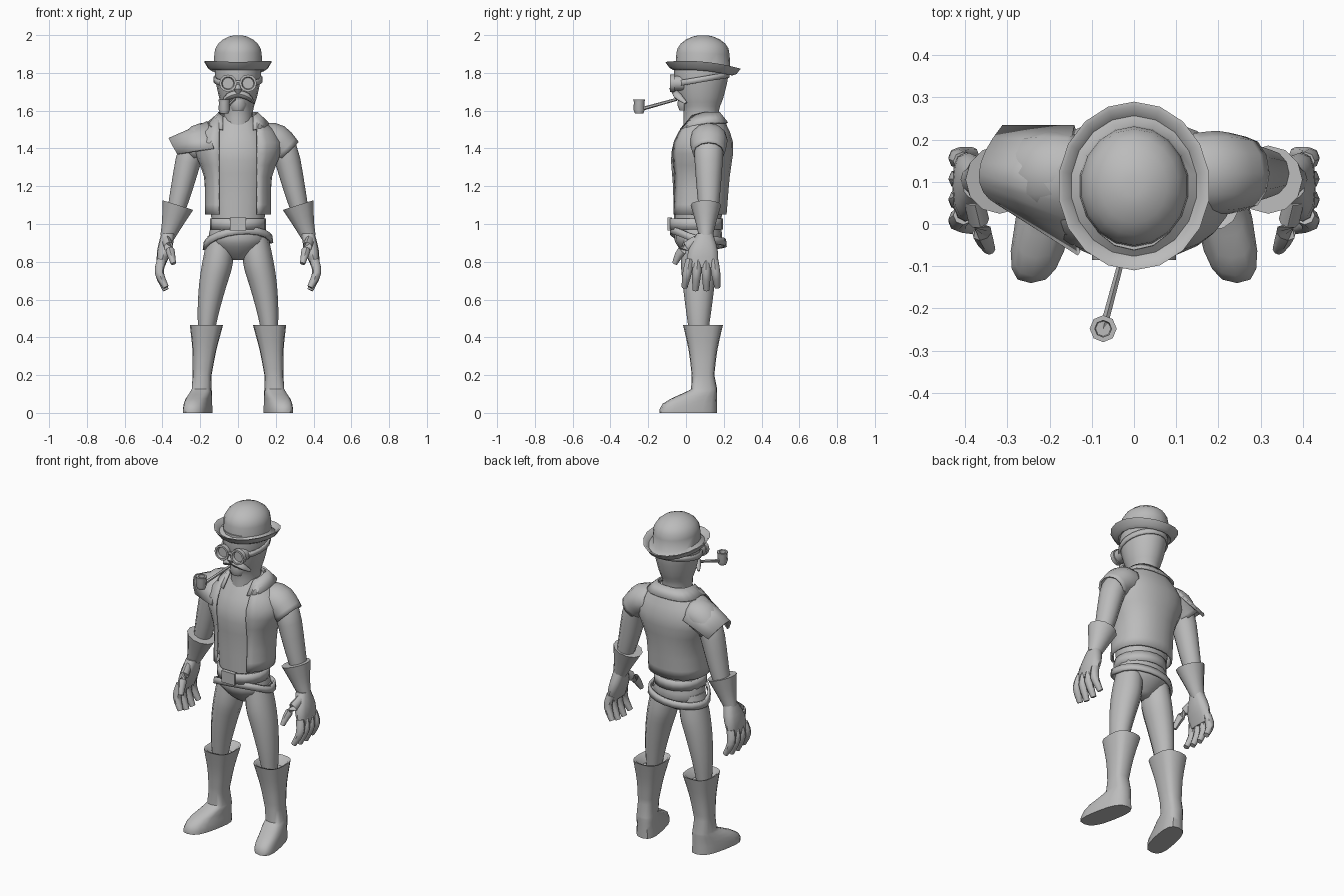
import bpy, bmesh, math
from mathutils import Vector

if "Cube" in bpy.data.objects:
    bpy.data.objects.remove(bpy.data.objects["Cube"])

grey = (0.5, 0.5, 0.5, 1)
material = bpy.data.materials.new("plain grey")
material.use_nodes = True
material.diffuse_color = grey
material.node_tree.nodes["Principled BSDF"].inputs["Base Color"].default_value = grey

UP = Vector((0, 0, 1))
BACK = Vector((0, 1, 0))


def skin(name, rows, closed=True, caps=True, thickness=0):
    """Skin rows of points into a smooth object."""
    bm = bmesh.new()
    verts = [[bm.verts.new(point) for point in row] for row in rows]
    count = len(rows[0])
    for low, high in zip(verts, verts[1:]):
        for i in range(count if closed else count - 1):
            j = (i + 1) % count
            bm.faces.new((low[i], low[j], high[j], high[i]))
    if closed and caps:
        bm.faces.new(verts[0])
        bm.faces.new(verts[-1])
    bmesh.ops.recalc_face_normals(bm, faces=bm.faces)
    mesh = bpy.data.meshes.new(name)
    bm.to_mesh(mesh)
    bm.free()
    mesh.materials.append(material)
    part = bpy.data.objects.new(name, mesh)
    bpy.context.collection.objects.link(part)
    if thickness:
        shell = part.modifiers.new("thickness", "SOLIDIFY")
        shell.thickness, shell.offset = thickness, 0
    bpy.context.view_layer.objects.active = part
    part.select_set(True)
    bpy.ops.object.shade_smooth_by_angle(angle=math.radians(45))
    part.select_set(False)


def ease(rings):
    """Pass a smooth spline through the rings."""
    keys = [Vector(ring) for ring in rings]
    result = []
    for k in range(len(keys) - 1):
        a, b = keys[k], keys[k + 1]
        leave = (b - keys[max(k - 1, 0)]) / 2
        arrive = (keys[min(k + 2, len(keys) - 1)] - a) / 2
        for t in (0, 1 / 3, 2 / 3):
            s = 1 - t
            result.append(a * s * s * (1 + 2 * t) + b * t * t * (3 - 2 * t)
                          + leave * t * s * s - arrive * t * t * s)
    return result + [keys[-1]]


def power(value, exponent):
    return math.copysign(abs(value) ** exponent, value)


def loft(name, rings, sides=12, axis=None, boxy=1, gap=0, warp=None, pair=False, **options):
    """Rings are (x, y, z, half width, half depth); without an axis they follow the path."""
    centres = [Vector(ring[:3]) for ring in rings]
    rows = []
    for k, (*_, width, depth) in enumerate(rings):
        along = axis or (centres[min(k + 1, len(rings) - 1)] - centres[max(k - 1, 0)]).normalized()
        guide = UP if abs(along.y) > 0.8 else BACK
        back = (guide - along * guide.dot(along)).normalized()
        side = back.cross(along)
        start = math.asin(min(1, gap / width) ** (1 / boxy))
        step = 2 * (math.pi - start) / (sides - 1 if gap else sides)
        row = []
        for i in range(sides):
            turn = start + step * i
            row.append(centres[k] + side * width * power(math.sin(turn), boxy)
                       - back * depth * power(math.cos(turn), boxy))
        rows.append([warp(point) for point in row] if warp else row)
    if pair:
        for label, sign in (("left_", 1), ("right_", -1)):
            skin(label + name, [[(sign * p.x, p.y, p.z) for p in row] for row in rows], **options)
    else:
        skin(name, rows, closed=not gap, **options)


def upright(profile, y, ratio, limit=1):
    """Centred rings from a (height, half width) profile."""
    return [(0, y, z, r, min(r * ratio, limit)) for z, r in profile]


def limb(path, y, ratio):
    """Rings from an (x, height, radius) path at one depth."""
    return [(x, y, z, r, r * ratio) for x, z, r in path]


def lean(point):
    """The torso leans back as it rises."""
    return point + BACK * 0.06 * point.z


# Head and shirt
loft("head", ease(upright([(1.5, .08), (1.6, .08), (1.67, .1), (1.77, .12), (1.86, .12)], .08, 1.18)),
     sides=16, axis=UP)
loft("shirt", ease(upright([(1, .14), (1.2, .16), (1.4, .18), (1.57, .09)], 0, .88)),
     sides=18, axis=UP, boxy=.9, warp=lean)

# Open vest with cap sleeves and a folded collar
loft("vest", ease(upright([(1.05, .17), (1.25, .175), (1.43, .23), (1.58, .1)], 0, .87, .16)),
     sides=22, axis=UP, boxy=.9, gap=.1, warp=lean, thickness=.01)
loft("cap_sleeve", ease(limb([(.14, 1.45, .08), (.2, 1.44, .085), (.265, 1.38, .073)], .12, 1.12)),
     caps=False, thickness=.01, pair=True)
loft("collar", upright([(1.59, .1), (1.535, .16)], 0, .8), sides=18, axis=UP, boxy=.75, gap=.08,
     warp=lambda p: lean(p + UP * min(0, p.y) * .3), thickness=.01)


# Bowler hat: rolled brim that lifts at the sides and front
def lift_brim(point):
    amount = min(1, max(0, 1.93 - point.z) * 14)
    return point + UP * amount * (.6 * point.x ** 2 - .09 * (point.y - .09))


brim = [(1.83, .11), (1.8, .14), (1.81, .16), (1.84, .18), (1.84, .17), (1.82, .15), (1.84, .13)]
dome = [(1.9 + .1 * math.sin(a), .127 * math.cos(a)) for a in (0, .3, .6, .9, 1.2, 1.4)]
loft("hat", upright(brim + dome, .09, 1.11), sides=18, axis=UP, warp=lift_brim)

# Goggles with strap and bridge
eye = .046
goggle = [(0, .85), (.05, .85), (.05, 1), (.075, 1), (.075, .75), (.06, .65)]
loft("goggle", [(.053, -.01 - out, 1.745, eye * r, eye * r) for out, r in goggle],
     axis=-BACK, pair=True)
loft("goggle_strap", upright([(1.75, .124), (1.78, .124)], 0, 1.17), sides=20, axis=UP, caps=False,
     warp=lambda p: p + UP * .17 * p.y + BACK * .08, thickness=.01)
loft("goggle_bridge", limb([(-.02, 1.75, .01), (.02, 1.75, .01)], -.07, 1), sides=6)

# Nose, drooping moustache, goatee and pipe
loft("nose", [(0, -.04, 1.76, .01, .01), (0, -.07, 1.71, .02, .02), (0, -.06, 1.69, .01, .01)], sides=8)
loft("moustache", ease([(0, -.05, 1.69, .018, .022), (.05, -.04, 1.675, .018, .022),
                        (.085, 0, 1.64, .006, .008)]), sides=8, pair=True)
loft("goatee", upright([(1.6, .03), (1.63, .045), (1.66, .04)], -.01, .8), sides=8, axis=UP)
bowl = Vector((-.073, -.248, 1.585))
loft("pipe_stem", [(-.02, -.05, 1.66, .008, .008), (*(bowl + UP * .02), .01, .01)], sides=6)
loft("pipe_bowl", [(*(bowl + UP * z), r, r) for z, r in
                   ((0, .022), (.02, .03), (.06, .028), (.075, .032), (.075, .02), (.03, .018))],
     sides=8, axis=UP)


# Shoulder plate on the right, arched over the arm
def arch(front, top, back, steps=8):
    front, top, back = Vector(front), Vector(top), Vector(back)
    handle = top * 2 - (front + back) / 2
    return [front * (1 - t) ** 2 + handle * 2 * t * (1 - t) + back * t * t
            for t in (i / steps for i in range(steps + 1))]


skin("shoulder_plate", [arch((-.13, -.07, 1.4), (-.16, .09, 1.54), (-.14, .23, 1.44)),
                        arch((-.32, .05, 1.37), (-.365, .12, 1.45), (-.31, .23, 1.37))],
     closed=False, thickness=.012)

# Arms, flared gauntlets and hands
loft("arm", ease(limb([(.18, 1.44, .06), (.245, 1.39, .07), (.3, 1.18, .057), (.33, 1.06, .045)], .12, 1.1)),
     pair=True)
loft("gauntlet", ease(limb([(.318, 1.1, .085), (.35, 1, .055), (.375, .93, .038)], .105, .95)),
     pair=True)
loft("hand", ease([(.37, .1, .95, .036, .042), (.39, .09, .86, .038, .078), (.41, .085, .77, .02, .08)]),
     axis=UP, boxy=.8, pair=True)
for i, finger in enumerate(("index", "middle", "ring", "little")):
    root = .02 + .043 * i
    tip = root * 1.35 - .035
    short = .015 if i in (0, 3) else 0
    loft(finger + "_finger", ease([(.405, root, .81, .024, .022), (.416, (root + tip) / 2, .74, .024, .024),
                                   (.382, tip, .65 + short, .016, .016)]), sides=8, pair=True)
loft("thumb", ease([(.38, .06, .91, .024, .032), (.36, -.02, .86, .024, .026),
                    (.342, -.06, .79, .014, .014)]), sides=8, pair=True)

# Trousers
loft("hips", ease(upright([(.81, .04), (.86, .11), (.92, .155), (1, .14)], .065, .82)), sides=16, axis=UP)
loft("trouser_leg", ease(limb([(.09, .93, .07), (.107, .8, .08), (.134, .68, .072), (.157, .54, .057),
                               (.17, .4, .04)], .067, 1.17)), pair=True)

# Waist belt, buckle and the slung belt that rises to the buckle
loft("waist_belt", upright([(.97, .142), (1.03, .142)], .053, .96), sides=20, axis=UP, caps=False,
     thickness=.014)
loft("slung_belt", upright([(.88, .18), (.92, .175)], .065, .8), sides=20, axis=UP, caps=False,
     warp=lambda p: p + UP * (max(0, .05 - p.y) * .5 + p.x * .1), thickness=.014)
bpy.ops.mesh.primitive_cube_add(size=1, location=(0, -.085, 1), scale=(.086, .024, .07))
buckle = bpy.context.object
buckle.name = "belt_buckle"
buckle.data.materials.append(material)
buckle.select_set(False)


# Boots: rounded foot turned outwards, shaft and flared hollow cuff
def splay(point):
    amount = min(1, max(0, .16 - point.z) * 12)
    point.x += amount * .2 * (.13 - point.y)
    return point


heel = .165
foot = []
for i in range(6):
    rise = i * math.pi / 12
    toe = .03 - .17 * math.cos(rise) ** 3
    foot.append((.19, (heel + toe) / 2, .02 + .11 * math.sin(rise), .067 - .003 * i, (heel - toe) / 2))
sole = (*foot[0][:2], 0, *foot[0][3:])
shaft = ease(limb([(.19, .2, .05), (.178, .33, .063), (.167, .465, .088)], .09, 1.2))
cuff = limb([(.167, .46, .075), (.167, .42, .05)], .09, 1.2)
loft("boot", [sole] + foot + shaft + cuff, sides=16, axis=UP, boxy=.72, warp=splay, pair=True)
